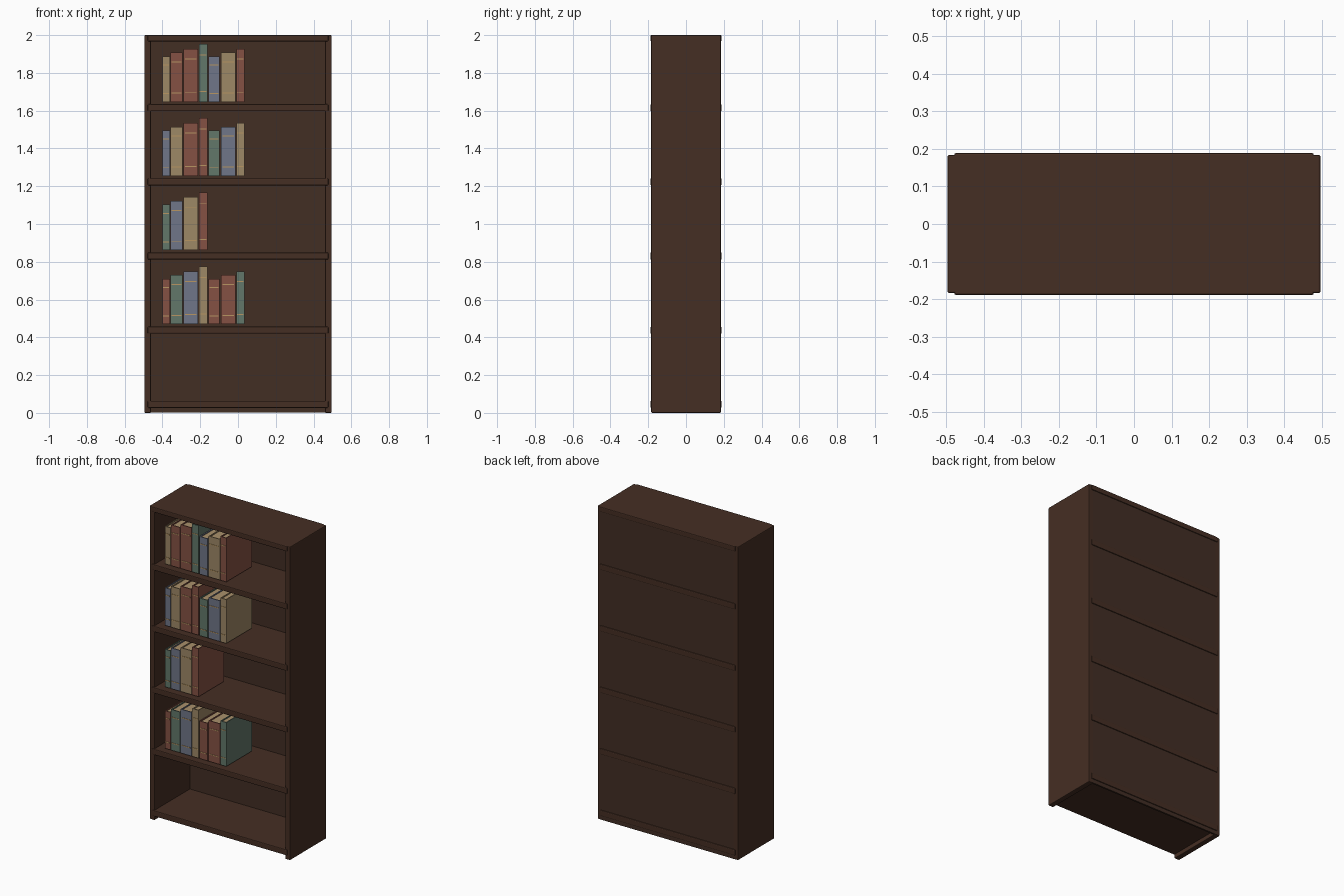
import bpy
import bmesh
from mathutils import Vector

if "Cube" in bpy.data.objects:
    bpy.data.objects.remove(bpy.data.objects["Cube"])


def srgb(r, g, b):
    def lin(c):
        c /= 255
        return c / 12.92 if c < 0.04045 else ((c + 0.055) / 1.055) ** 2.4
    return (lin(r), lin(g), lin(b), 1)


def material(name, rgb):
    m = bpy.data.materials.new(name)
    m.diffuse_color = srgb(*rgb)
    m.use_nodes = True
    m.node_tree.nodes["Principled BSDF"].inputs["Base Color"].default_value = m.diffuse_color
    return m


WOOD = material("dark walnut", (69, 46, 35))
BACK = material("back board walnut", (66, 46, 36))
PAGES = material("aged paper", (170, 145, 108))
GOLD = material("gilt band", (184, 150, 98))
TAN = material("tan cloth", (158, 136, 102))
RED = material("brick red cloth", (133, 81, 68))
GREEN = material("grey green cloth", (98, 119, 106))
BLUE = material("slate blue cloth", (112, 118, 136))


def add_box(bm, lo, hi, slot=0):
    lo, hi = Vector(lo), Vector(hi)
    verts = bmesh.ops.create_cube(bm, size=1)["verts"]
    for v in verts:
        v.co = (lo + hi) / 2 + v.co * (hi - lo)
    for f in {f for v in verts for f in v.link_faces}:
        f.material_index = slot


def make(name, boxes, mats, bevel=0):
    """One object from a list of (low corner, high corner, material slot)."""
    bm = bmesh.new()
    for b in boxes:
        add_box(bm, *b)
    me = bpy.data.meshes.new(name)
    bm.to_mesh(me)
    bm.free()
    for m in mats:
        me.materials.append(m)
    ob = bpy.data.objects.new(name, me)
    bpy.context.collection.objects.link(ob)
    if bevel:
        mod = ob.modifiers.new("soft edges", "BEVEL")
        mod.width = bevel
        mod.segments = 2
    return ob


# Upright sides
for label, s in (("left", -1), ("right", 1)):
    xs = sorted((s * 0.461, s * 0.496))
    make(label + "_side", [((xs[0], -0.184, 0), (xs[1], 0.184, 2), 0)], [WOOD], 0.005)

# Back board
make("back_board", [((-0.48, 0.173, 0.002), (0.48, 0.184, 1.999), 0)], [BACK])

# Top board and shelves, slightly proud of the sides front and back
make("top_board", [((-0.478, -0.189, 1.967), (0.478, 0.189, 2), 0)], [WOOD], 0.005)
shelf_tops = [0.064 + 0.3925 * i for i in range(5)]
for i, z in enumerate(shelf_tops):
    make(f"shelf_{i + 1}", [((-0.478, -0.189, z - 0.037), (0.478, 0.189, z), 0)],
         [WOOD], 0.005)


# Book: two boards, spine, page block and two gilt bands
def book(name, x0, x1, z, h, cloth):
    f, b, t = -0.166, 0.092, 0.006
    top = z + h
    boxes = [
        ((x0, f, z), (x0 + t, b, top), 0),
        ((x1 - t, f, z), (x1, b, top), 0),
        ((x0 + t, f, z), (x1 - t, f + t, top), 0),
        ((x0 + t, f + t, z + 0.005), (x1 - t, b - 0.006, top - 0.006), 1),
    ]
    inset = (x1 - x0) * 0.1
    for k in (0.18, 0.81):
        zc = z + h * k
        boxes.append(((x0 + inset, f - 0.002, zc - 0.0025),
                      (x1 - inset, f + 0.001, zc + 0.0025), 2))
    make(name, boxes, [cloth, PAGES, GOLD])


# Four rows of books; the colour cycle shifts by one on each row
starts = [-0.401, -0.358, -0.289, -0.207, -0.157, -0.091, -0.009]
ends = [-0.361, -0.293, -0.212, -0.162, -0.098, -0.012, 0.034]
heights = [0.24, 0.26, 0.28, 0.306]
cycle = [TAN, RED, RED, GREEN, BLUE]
for row, count in enumerate((7, 7, 4, 7)):
    z = shelf_tops[4 - row] + 0.013
    for i in range(count):
        book(f"book_{row + 1}_{i + 1}", starts[i], ends[i], z,
             heights[i % 4], cycle[(i - row) % 5])
